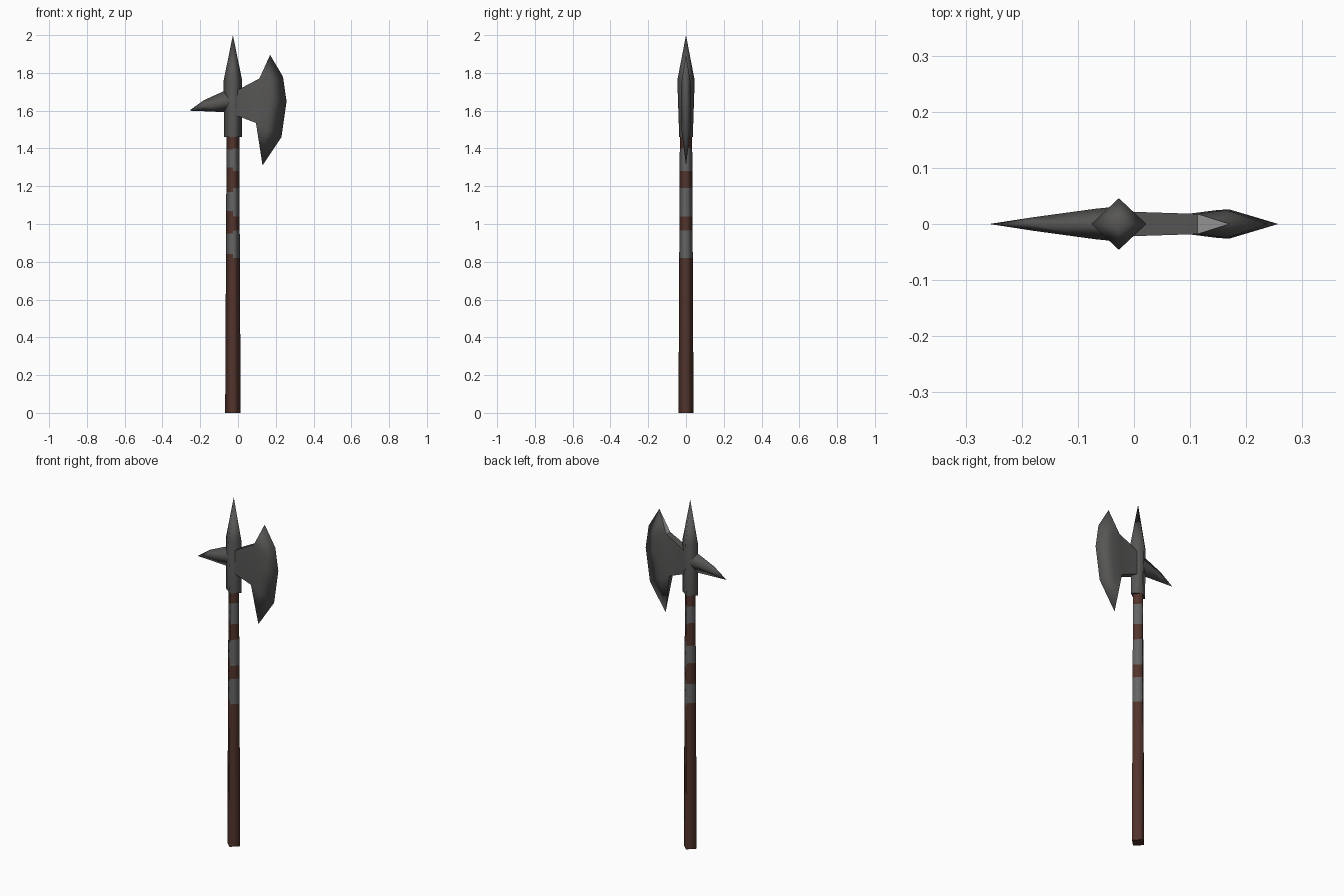
import bpy, bmesh

if "Cube" in bpy.data.objects:
    bpy.data.objects.remove(bpy.data.objects["Cube"])

CX = -0.027  # shaft axis


def mat(name, r, g, b):
    m = bpy.data.materials.new(name)
    m.diffuse_color = (r, g, b, 1)
    m.use_nodes = True
    m.node_tree.nodes["Principled BSDF"].inputs["Base Color"].default_value = m.diffuse_color
    return m


wood = mat("dark_wood", 0.085, 0.034, 0.025)
wrap = mat("grey_wrap", 0.13, 0.13, 0.13)
steel = mat("dark_steel", 0.095, 0.093, 0.091)
bright = mat("bright_steel", 0.45, 0.45, 0.45)


def finish(name, bm, mats):
    bmesh.ops.recalc_face_normals(bm, faces=bm.faces[:])
    me = bpy.data.meshes.new(name)
    bm.to_mesh(me)
    bm.free()
    for m in mats:
        me.materials.append(m)
    ob = bpy.data.objects.new(name, me)
    bpy.context.collection.objects.link(ob)
    return ob


def loft(rings, cap_start=True, tip=None):
    """Skin rings of points; flat caps, or a pointed tip at the end."""
    bm = bmesh.new()
    rows = [[bm.verts.new(p) for p in r] for r in rings]
    for a, b in zip(rows, rows[1:]):
        for i in range(len(a)):
            j = (i + 1) % len(a)
            bm.faces.new((a[i], a[j], b[j], b[i])).smooth = True
    if cap_start:
        bm.faces.new(rows[0])
    last = rows[-1]
    if tip:
        t = bm.verts.new(tip)
        for i in range(len(last)):
            bm.faces.new((last[i], last[(i + 1) % len(last)], t)).smooth = True
    else:
        bm.faces.new(last)
    return bm


def diamond(z, rx, ry):
    return [(CX + rx, 0, z), (CX, ry, z), (CX - rx, 0, z), (CX, -ry, z)]


# shaft with wrapped bands, stepped between its left and right faces
left = [0.84, 0.95, 1.07, 1.17, 1.30, 1.395]
right = [0.82, 0.965, 1.04, 1.19, 1.28, 1.40]
heights = sorted([0, 1.48] + left + right)
bm = loft([diamond(z, 0.041 - 0.005 * z, 0.040 - 0.005 * z) for z in heights])
for f in bm.faces:
    c = f.calc_center_median()
    cuts = left if c.x < CX else right
    f.material_index = sum(c.z > h for h in cuts) % 2
finish("shaft", bm, [wood, wrap])

# socket and top spike
bm = loft([diamond(1.46, 0.048, 0.036), diamond(1.76, 0.049, 0.046)],
          tip=(CX, 0, 2.0))
finish("socket_spike", bm, [steel])

# back spike: diamond sections along x
sections = [(-0.03, 1.722, 1.59, 0.031), (-0.07, 1.705, 1.592, 0.027),
            (-0.18, 1.656, 1.597, 0.012)]
rings = [[(x, 0, t), (x, w, (t + b) / 2), (x, 0, b), (x, -w, (t + b) / 2)]
         for x, t, b, w in sections]
finish("back_spike", loft(rings, tip=(-0.258, 0, 1.60)), [steel])

# axe blade: thick body on both sides, closing to a sharp outer edge
bm = bmesh.new()
body = [(-0.01, 1.705, 0.022), (-0.01, 1.575, 0.022),     # hub top, bottom
        (0.113, 1.77, 0.018), (0.095, 1.535, 0.018),      # neck top, bottom
        (0.165, 1.75, 0.025), (0.17, 1.65, 0.026), (0.15, 1.51, 0.025)]  # ridge
edge = [bm.verts.new((x, 0, z)) for x, z in
        [(0.17, 1.895), (0.238, 1.78), (0.257, 1.65), (0.23, 1.46), (0.13, 1.31)]]
sides = [[bm.verts.new((x, s * w, z)) for x, z, w in body] for s in (-1, 1)]
for v in sides:
    ht, hb, nt, nb, r1, r2, r3 = v
    for f in [(ht, hb, nb, nt), (nt, nb, r2), (nt, r2, r1), (nb, r3, r2),
              (nt, r1, edge[0]), (r1, edge[1], edge[0]),
              (r1, r2, edge[2], edge[1]), (r2, r3, edge[3], edge[2]),
              (r3, edge[4], edge[3]), (nb, edge[4], r3)]:
        bm.faces.new(f).smooth = True
# rims joining both sides
a, b = sides
for i, j in ((0, 2), (1, 3), (0, 1)):
    bm.faces.new((a[i], a[j], b[j], b[i]))
bm.faces.new((a[2], b[2], edge[0])).material_index = 1
bm.faces.new((a[3], b[3], edge[4]))
finish("axe_blade", bm, [steel, bright])
